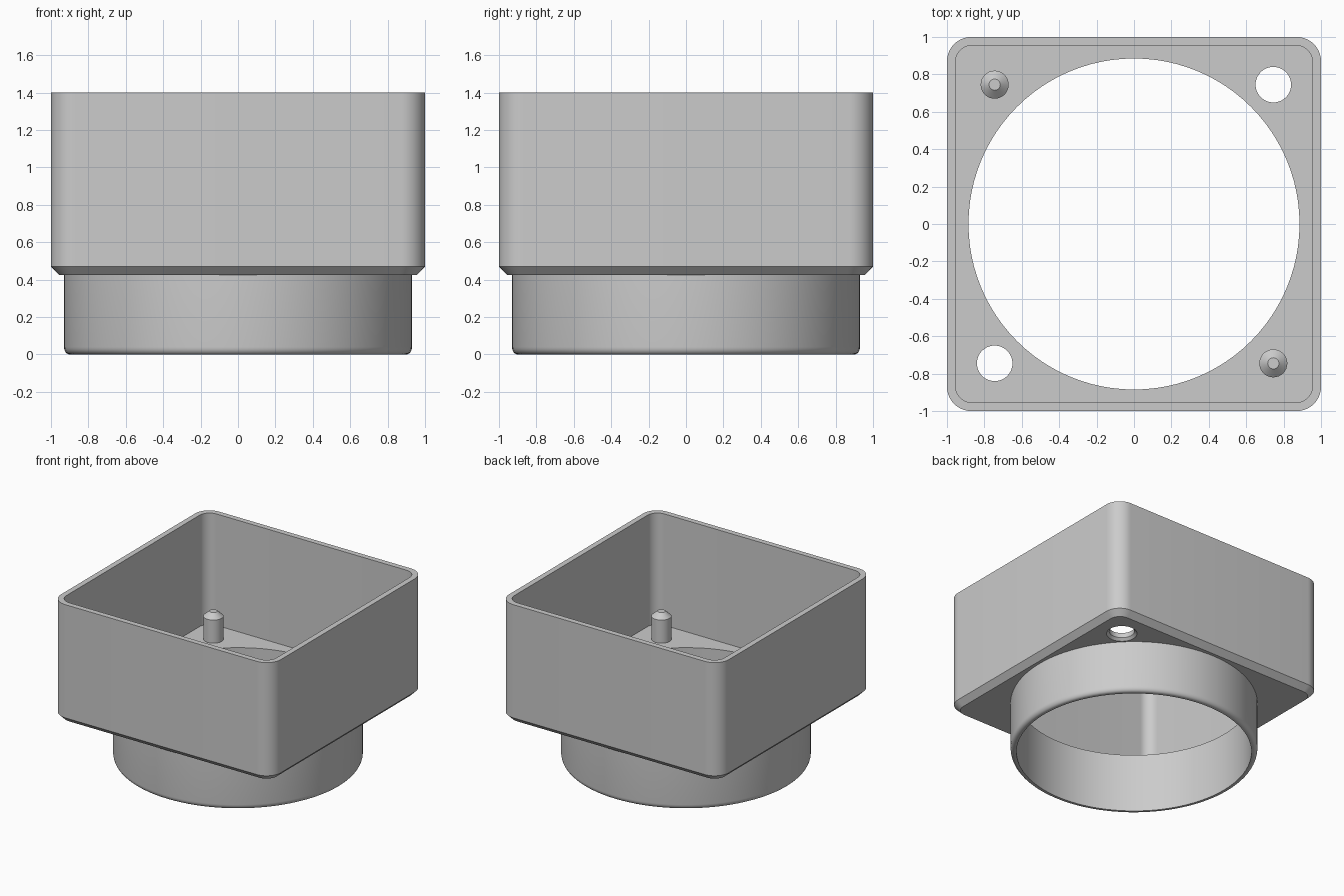
import bpy, bmesh, math

if "Cube" in bpy.data.objects:
    bpy.data.objects.remove(bpy.data.objects["Cube"])

grey = bpy.data.materials.new("plain grey")
grey.diffuse_color = (0.6, 0.6, 0.6, 1)
grey.use_nodes = True
grey.node_tree.nodes["Principled BSDF"].inputs["Base Color"].default_value = grey.diffuse_color


def loft(name, rings, close=False):
    """Skin a stack of equal-length point rings; cap the ends or close into a loop."""
    bm = bmesh.new()
    rows = [[bm.verts.new(p) for p in ring] for ring in rings]
    n = len(rows[0])
    pairs = list(zip(rows, rows[1:])) + ([(rows[-1], rows[0])] if close else [])
    for a, b in pairs:
        for i in range(n):
            j = (i + 1) % n
            bm.faces.new((a[i], a[j], b[j], b[i]))
    if not close:
        bm.faces.new(rows[0][::-1])
        bm.faces.new(rows[-1])
    bmesh.ops.recalc_face_normals(bm, faces=bm.faces[:])
    mesh = bpy.data.meshes.new(name)
    bm.to_mesh(mesh)
    bm.free()
    mesh.materials.append(grey)
    obj = bpy.data.objects.new(name, mesh)
    bpy.context.collection.objects.link(obj)
    return obj


def rounded_square(half, radius, z, steps=10):
    pts = []
    for k in range(4):
        mid = math.pi / 4 + k * math.pi / 2
        cx = math.copysign(half - radius, math.cos(mid))
        cy = math.copysign(half - radius, math.sin(mid))
        for s in range(steps + 1):
            a = (k + s / steps) * math.pi / 2
            pts.append((cx + radius * math.cos(a), cy + radius * math.sin(a), z))
    return pts


def circle(r, z, x=0, y=0, n=96):
    return [(x + r * math.cos(2 * math.pi * i / n),
             y + r * math.sin(2 * math.pi * i / n), z) for i in range(n)]


def activate(obj):
    bpy.ops.object.select_all(action='DESELECT')
    obj.select_set(True)
    bpy.context.view_layer.objects.active = obj


def smooth(obj):
    activate(obj)
    bpy.ops.object.shade_smooth_by_angle(angle=math.radians(30))


def cut(obj, cutter):
    cutter.hide_render = True
    mod = obj.modifiers.new("cut", 'BOOLEAN')
    mod.operation = 'DIFFERENCE'
    mod.solver = 'EXACT'
    mod.object = cutter
    activate(obj)
    bpy.ops.object.modifier_apply(modifier=mod.name)
    bpy.data.objects.remove(cutter)


BASE, FLOOR, TOP = 0.425, 0.485, 1.4
BORE, TUBE, P = 0.885, 0.93, 0.745

# Open square housing with a chamfered underside
housing = loft("housing", [
    rounded_square(0.955, 0.09, BASE),
    rounded_square(1.0, 0.13, 0.47),
    rounded_square(1.0, 0.13, TOP),
    rounded_square(0.955, 0.09, TOP),
    rounded_square(0.955, 0.09, FLOOR)])

# Main bore and two countersunk holes on one diagonal
cut(housing, loft("bore_cutter", [circle(BORE, 0.3), circle(BORE, 0.7)]))
for s in (-1, 1):
    cut(housing, loft("hole_cutter", [
        circle(r, z, s * P, s * P, 48)
        for r, z in ((0.115, 0.40), (0.115, BASE), (0.095, 0.445), (0.095, 0.6))]))
smooth(housing)

# Round spigot with a rounded lower rim
f = 0.03
fillet = [(TUBE - f + f * math.sin(a), 0.04 * (1 - math.cos(a)))
          for a in (i * math.pi / 12 for i in range(7))]
profile = [(BORE, BASE), (BORE, 0)] + fillet + [(TUBE, BASE)]
smooth(loft("spigot", [circle(r, z) for r, z in profile], close=True))

# Locating pins with conical tips on the other diagonal
for s, side in ((-1, "back"), (1, "front")):
    smooth(loft(side + "_pin", [
        circle(r, z, s * P, -s * P, 32)
        for r, z in ((0.075, FLOOR - 0.02), (0.075, 0.675), (0.03, 0.715))]))
